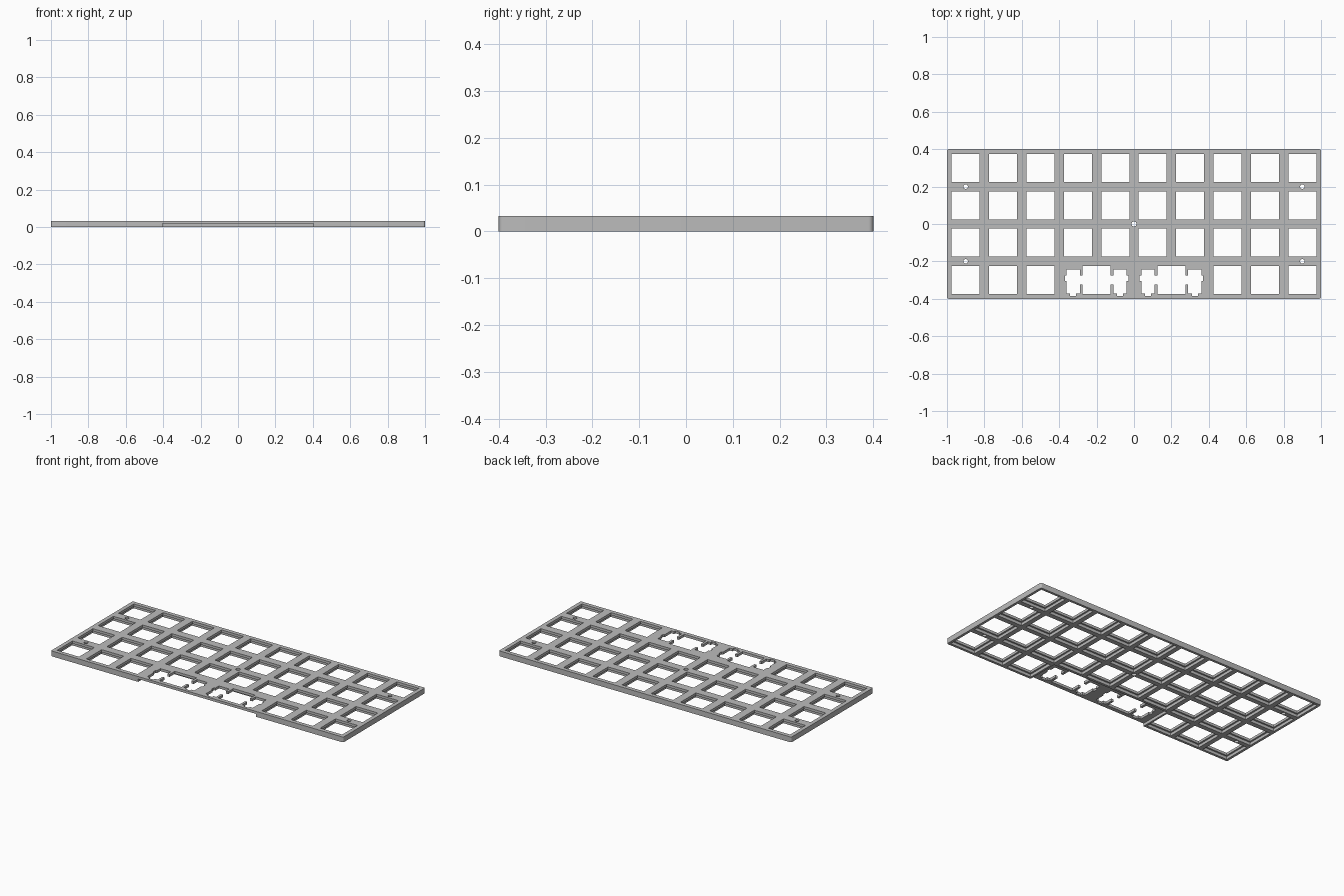
import bpy
import bmesh
from math import pi, cos, sin

PITCH = 0.2          # key spacing
HEIGHT = 0.033       # full height
STEP = 0.0175        # underside of the thin top sheet
HOLE, POCKET = 0.15, 0.17

cube = bpy.data.objects.get("Cube")
if cube:
    bpy.data.objects.remove(cube, do_unlink=True)

grey = bpy.data.materials.new("plain grey")
grey.use_nodes = True
colour = (0.5, 0.5, 0.5, 1)
grey.diffuse_color = colour
for node in grey.node_tree.nodes:
    if node.type == 'BSDF_PRINCIPLED':
        node.inputs["Base Color"].default_value = colour


def rect(x, y, w, d):
    """Counter-clockwise rectangle around a centre."""
    return [(x + sx * w / 2, y + sy * d / 2)
            for sx, sy in ((-1, -1), (1, -1), (1, 1), (-1, 1))]


def circle(x, y, r, n=24):
    return [(x + r * cos(2 * pi * i / n), y + r * sin(2 * pi * i / n)) for i in range(n)]


def rounded_rect(w, d, r, n=6):
    points = []
    for k, (sx, sy) in enumerate(((1, 1), (-1, 1), (-1, -1), (1, -1))):
        for i in range(n + 1):
            a = (k + i / n) * pi / 2
            points.append((sx * (w / 2 - r) + r * cos(a), sy * (d / 2 - r) + r * sin(a)))
    return points


def prisms(name, outlines, z0, z1):
    """One object holding an upright prism for every outline."""
    bm = bmesh.new()
    for outline in outlines:
        base = bm.faces.new([bm.verts.new((x, y, z0)) for x, y in outline])
        top = bmesh.ops.extrude_face_region(bm, geom=[base])["geom"]
        bmesh.ops.translate(bm, vec=(0, 0, z1 - z0),
                            verts=[v for v in top if isinstance(v, bmesh.types.BMVert)])
    bmesh.ops.recalc_face_normals(bm, faces=bm.faces)
    mesh = bpy.data.meshes.new(name)
    bm.to_mesh(mesh)
    bm.free()
    mesh.materials.append(grey)
    obj = bpy.data.objects.new(name, mesh)
    bpy.context.collection.objects.link(obj)
    return obj


def cut(target, cutter):
    cutter.hide_render = True
    mod = target.modifiers.new("cut", 'BOOLEAN')
    mod.operation = 'DIFFERENCE'
    mod.solver = 'EXACT'
    mod.object = cutter
    bpy.context.view_layer.objects.active = target
    bpy.ops.object.modifier_apply(modifier=mod.name)
    bpy.data.objects.remove(cutter, do_unlink=True)


# Key positions: the four middle places of the front row hold two wide keys
keys = [((c - 4.5) * PITCH, (r - 1.5) * PITCH)
        for r in range(4) for c in range(10) if r > 0 or c not in (3, 4, 5, 6)]

# Right half of a wide key opening with its stabiliser slot
half = [(0.075, 0.075), (0.075, 0.024), (0.09, 0.024), (0.09, 0.058),
        (0.161, 0.058), (0.161, 0.024), (0.17, 0.024), (0.17, -0.005),
        (0.161, -0.005), (0.161, -0.071), (0.142, -0.071), (0.142, -0.084),
        (0.109, -0.084), (0.109, -0.071), (0.09, -0.071), (0.09, -0.024),
        (0.075, -0.024), (0.075, -0.075)]
wide = half + [(-x, y) for x, y in reversed(half)]
wide_holes = [[(x + cx, y - 0.3) for x, y in wide] for cx in (-PITCH, PITCH)]

# Screw holes
screws = [circle(sx * 0.9, sy * 0.2, 0.012) for sx in (-1, 1) for sy in (-1, 1)]
screws.append(circle(0, 0, 0.0135))

# Plate body
plate = prisms("switch_plate", [rounded_rect(2, 0.8, 0.01)], 0, HEIGHT)

# Underside pockets, and the open relief along the front middle
pockets = [rect(x, y, POCKET, POCKET) for x, y in keys]
pockets.append(rect(0, -0.305, 0.806, 0.21))
cut(plate, prisms("underside_pockets", pockets, -0.02, STEP))

# Openings right through the sheet
holes = [rect(x, y, HOLE, HOLE) for x, y in keys] + wide_holes + screws
cut(plate, prisms("through_holes", holes, -0.03, HEIGHT + 0.03))

bpy.ops.object.select_all(action='DESELECT')
plate.select_set(True)
bpy.context.view_layer.objects.active = plate
bpy.ops.object.shade_smooth_by_angle(angle=pi / 6)
